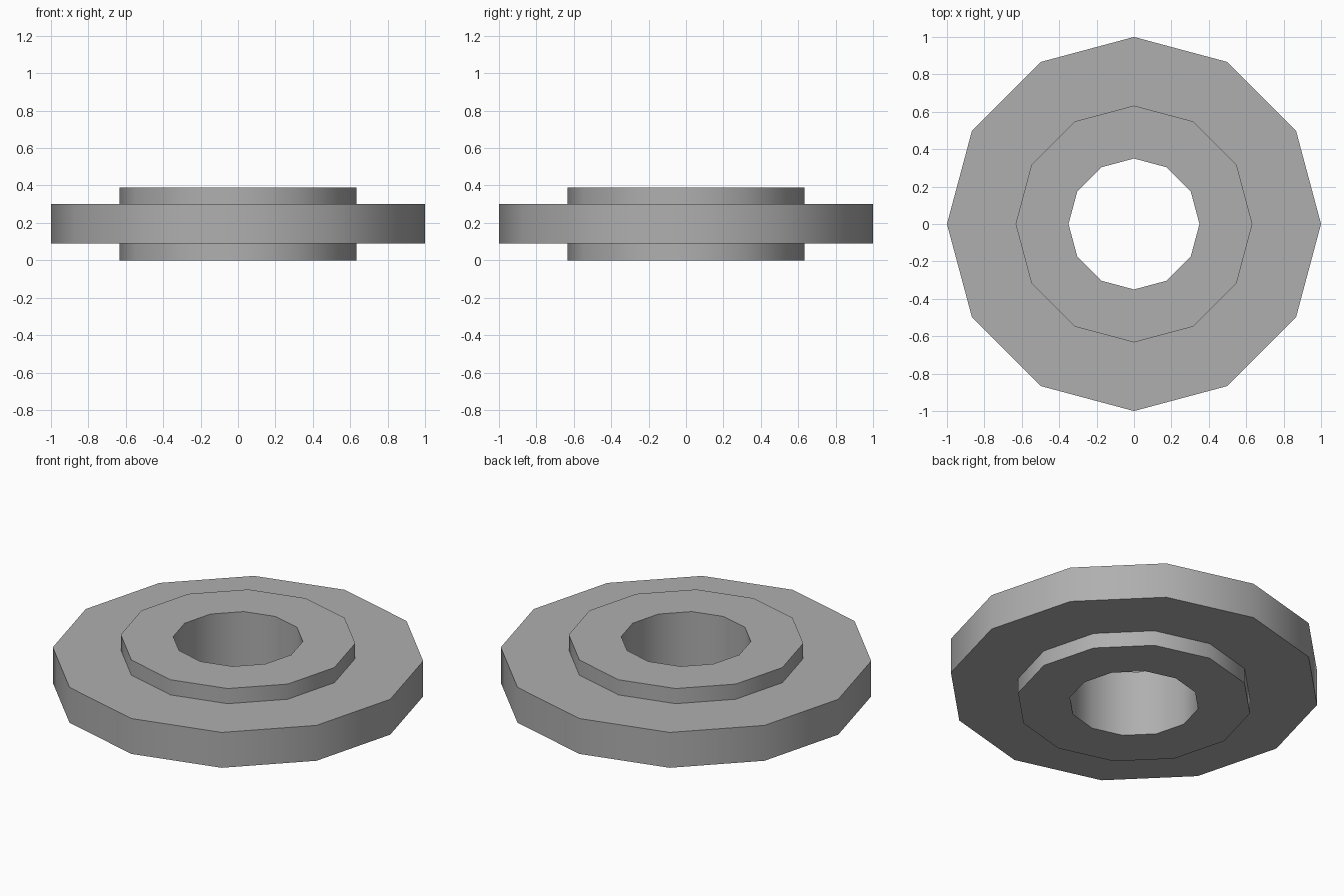
import bpy, bmesh
from math import cos, sin, pi, radians

if "Cube" in bpy.data.objects:
    bpy.data.objects.remove(bpy.data.objects["Cube"])

SIDES = 12

# Closed cross-section (radius, height): bore, raised hub, wide disc
profile = [(0.35, 0.0), (0.633, 0.0), (0.633, 0.09), (1.0, 0.09),
           (1.0, 0.30), (0.633, 0.30), (0.633, 0.39), (0.35, 0.39)]


def lathe(name, section, sides):
    """Sweep a closed cross-section around the z axis."""
    bm = bmesh.new()
    rings = [[bm.verts.new((r * cos(2 * pi * i / sides), r * sin(2 * pi * i / sides), z))
              for r, z in section] for i in range(sides)]
    n = len(section)
    for i in range(sides):
        a, b = rings[i], rings[(i + 1) % sides]
        for j in range(n):
            k = (j + 1) % n
            bm.faces.new((a[j], b[j], b[k], a[k]))
    bmesh.ops.recalc_face_normals(bm, faces=bm.faces)
    mesh = bpy.data.meshes.new(name)
    bm.to_mesh(mesh)
    bm.free()
    obj = bpy.data.objects.new(name, mesh)
    bpy.context.collection.objects.link(obj)
    return obj


# Flanged wheel with a central bore
wheel = lathe("flanged_wheel", profile, SIDES)
bpy.context.view_layer.objects.active = wheel
wheel.select_set(True)
bpy.ops.object.shade_smooth_by_angle(angle=radians(40))

# Dark grey finish
grey = bpy.data.materials.new("dark_grey")
grey.diffuse_color = (0.43, 0.43, 0.43, 1.0)
grey.use_nodes = True
grey.node_tree.nodes["Principled BSDF"].inputs["Base Color"].default_value = grey.diffuse_color
wheel.data.materials.append(grey)
